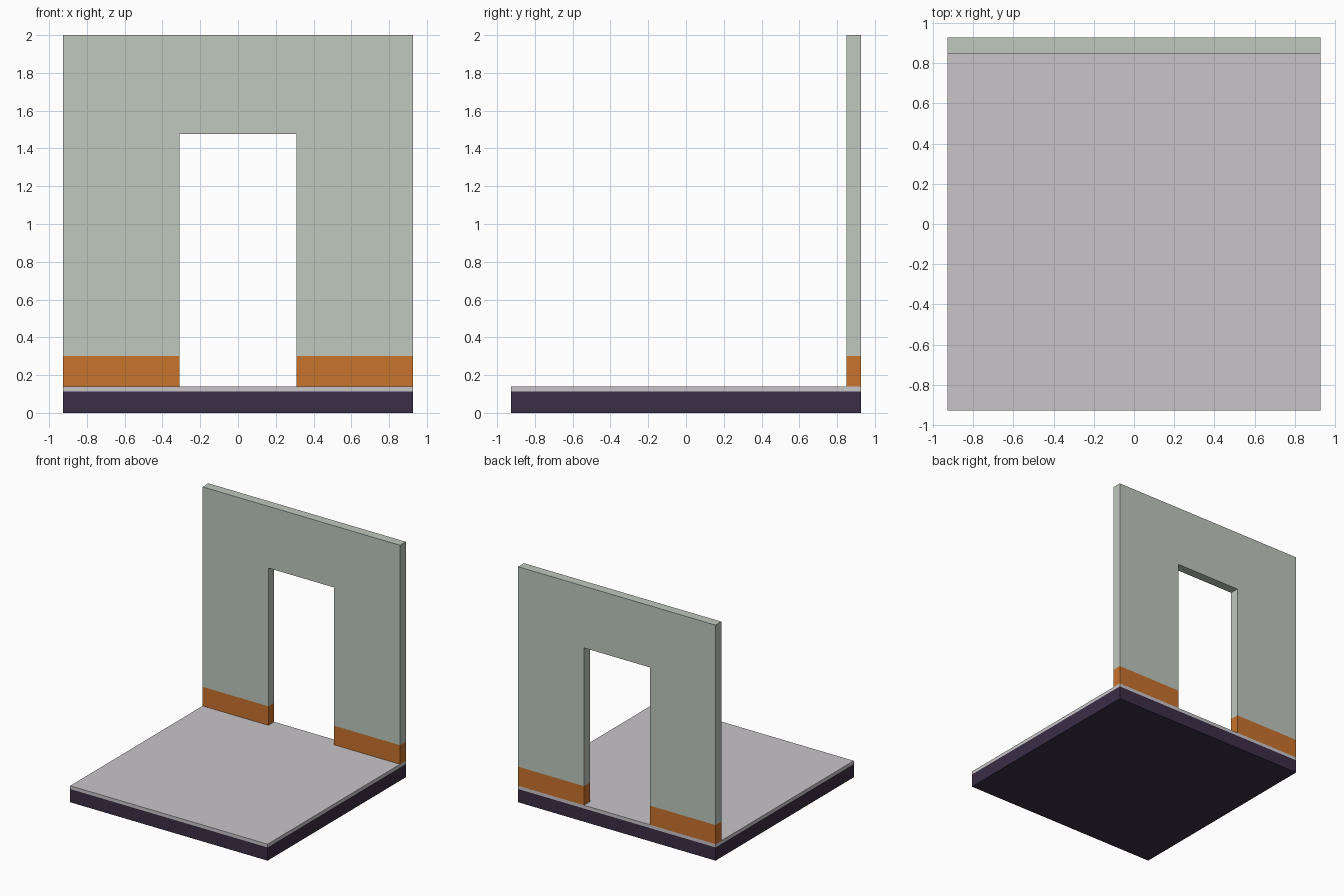
import bpy, bmesh

if "Cube" in bpy.data.objects:
    bpy.data.objects.remove(bpy.data.objects["Cube"])

H = 0.927          # half width of the tile
WALL_Y = 0.849     # front face of the wall
FLOOR_Z = 0.14
DOOR = 0.309       # half width of the doorway
DOOR_TOP = 1.476


def srgb(r, g, b):
    def lin(c):
        c /= 255
        return c / 12.92 if c <= 0.04045 else ((c + 0.055) / 1.055) ** 2.4
    return (lin(r), lin(g), lin(b), 1)


def material(name, rgb):
    m = bpy.data.materials.new(name)
    m.diffuse_color = srgb(*rgb)
    m.use_nodes = True
    m.node_tree.nodes["Principled BSDF"].inputs["Base Color"].default_value = m.diffuse_color
    return m


plum = material("dark_plum", (60, 45, 70))
grey = material("light_grey", (200, 197, 201))
orange = material("orange", (200, 115, 45))
sage = material("pale_sage", (191, 200, 190))


def banded_slab(name, profile, y0, y1, split_z, lower, upper):
    """Extrude an x-z profile along y, then colour it below and above split_z."""
    bm = bmesh.new()
    face = bm.faces.new([bm.verts.new((x, y0, z)) for x, z in profile])
    ext = bmesh.ops.extrude_face_region(bm, geom=[face], use_keep_orig=True)
    moved = [v for v in ext["geom"] if isinstance(v, bmesh.types.BMVert)]
    bmesh.ops.translate(bm, verts=moved, vec=(0, y1 - y0, 0))
    bmesh.ops.bisect_plane(bm, geom=bm.verts[:] + bm.edges[:] + bm.faces[:],
                           plane_co=(0, 0, split_z), plane_no=(0, 0, 1))
    bmesh.ops.recalc_face_normals(bm, faces=bm.faces[:])
    for f in bm.faces:
        f.material_index = int(f.calc_center_median().z > split_z)
    me = bpy.data.meshes.new(name)
    bm.to_mesh(me)
    bm.free()
    me.materials.append(lower)
    me.materials.append(upper)
    ob = bpy.data.objects.new(name, me)
    bpy.context.collection.objects.link(ob)
    return ob


# Floor slab: dark base with a pale top layer
banded_slab("floor_slab", [(-H, 0), (H, 0), (H, FLOOR_Z), (-H, FLOOR_Z)],
            -H, H, 0.112, plum, grey)

# Back wall with an open doorway and an orange skirting band
right = [(DOOR, DOOR_TOP), (DOOR, FLOOR_Z), (H, FLOOR_Z), (H, 2.0)]
left = [(-x, z) for x, z in reversed(right)]
banded_slab("doorway_wall", right + left, WALL_Y, H, 0.302, orange, sage)
